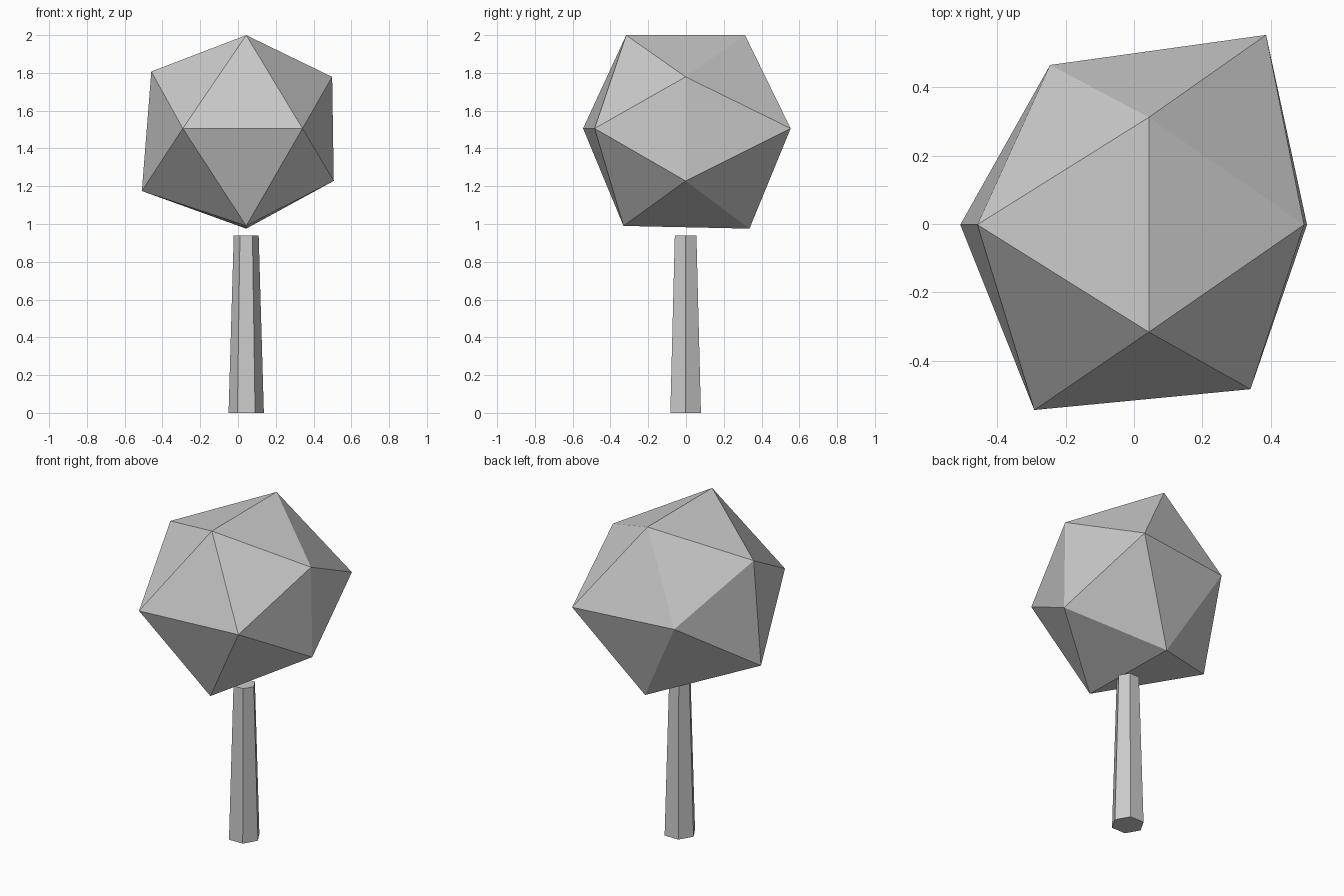
import bpy, bmesh
from itertools import combinations
from mathutils import Vector

if "Cube" in bpy.data.objects:
    bpy.data.objects.remove(bpy.data.objects["Cube"])

PHI = (1 + 5 ** 0.5) / 2
CX, CY = 0.0435, -0.002

grey = bpy.data.materials.new("plain grey")
grey.diffuse_color = (0.6, 0.6, 0.6, 1)
grey.use_nodes = True
grey.node_tree.nodes["Principled BSDF"].inputs["Base Color"].default_value = grey.diffuse_color


def finish(bm, name, location):
    bmesh.ops.recalc_face_normals(bm, faces=bm.faces)
    mesh = bpy.data.meshes.new(name)
    bm.to_mesh(mesh)
    bm.free()
    mesh.materials.append(grey)
    obj = bpy.data.objects.new(name, mesh)
    obj.location = location
    bpy.context.collection.objects.link(obj)


# Trunk: tapered hexagonal post
bm = bmesh.new()
bmesh.ops.create_cone(bm, cap_ends=True, segments=6,
                      radius1=0.0935, radius2=0.066, depth=0.94)
for v in bm.verts:  # put corners on the x axis
    v.co = Vector((v.co.y, v.co.x, v.co.z))
finish(bm, "trunk", (CX, CY, 0.47))

# Foliage: icosahedron, each corner pushed in or out along its own direction
# sign order (-,-), (+,-), (-,+), (+,+) for the two non-zero axes
reach = {
    "y": (0.543, 0.482, 0.468, 0.556),   # (x, y) signs
    "x": (0.5525, 0.4635, 0.5025, 0.455),  # (x, z) signs
    "z": (0.532, 0.547, 0.509, 0.509),   # (y, z) signs
}
bm = bmesh.new()
corners = []
for axis, lengths in reach.items():
    for i, f in enumerate(lengths):
        a, b = (1 if i & 1 else -1), (1 if i & 2 else -1)
        d = {"y": Vector((a / PHI, b, 0)),
             "x": Vector((a, 0, b / PHI)),
             "z": Vector((0, a / PHI, b))}[axis]
        p = d * f
        p.z *= 0.97
        corners.append((d, bm.verts.new(p)))
# a face joins every three mutually neighbouring corners
for trio in combinations(corners, 3):
    if all((p[0] - q[0]).length < 1.3 for p, q in combinations(trio, 2)):
        bm.faces.new([c[1] for c in trio])
finish(bm, "foliage", (CX, CY, 1.506))
